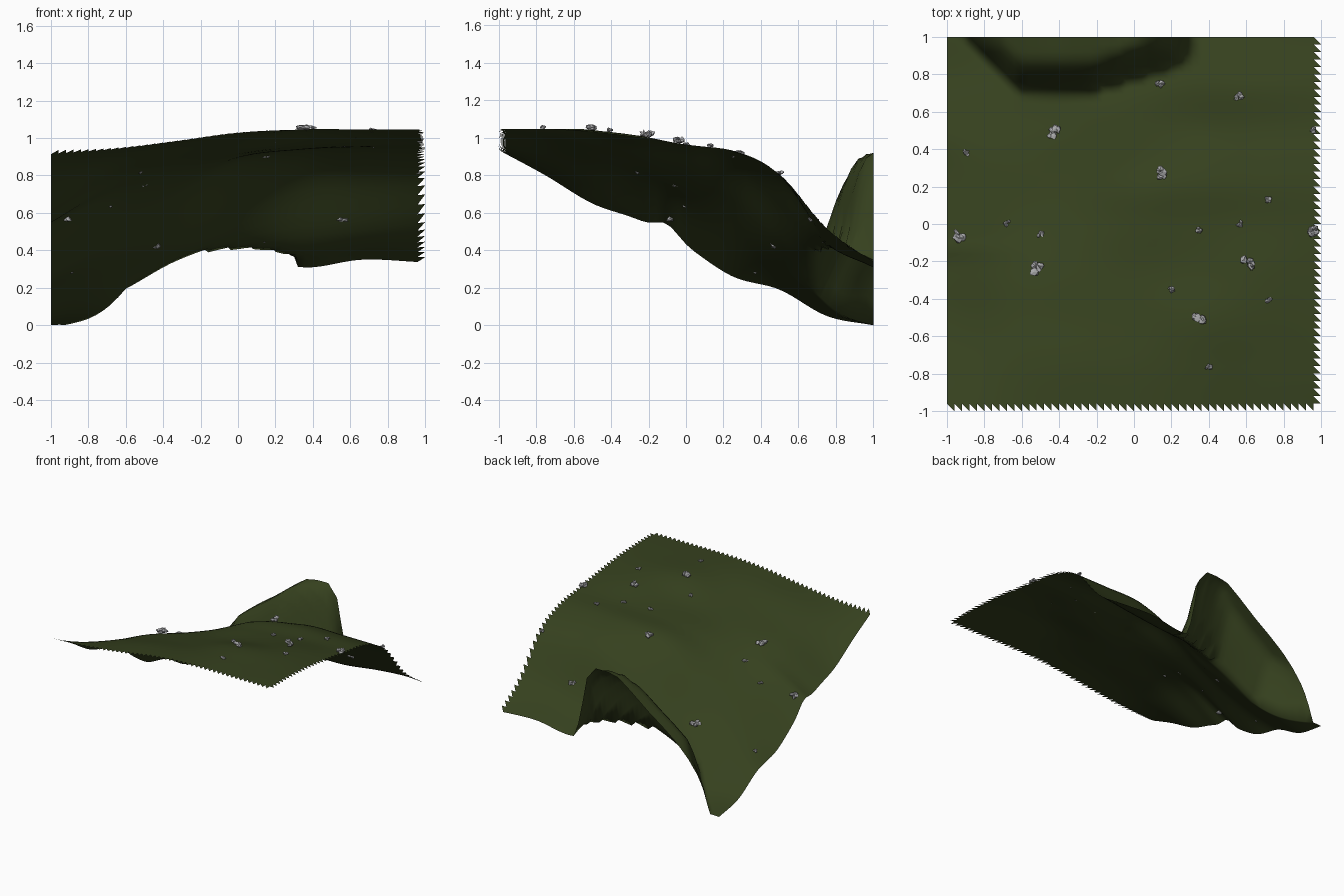
import bpy, bmesh, math, random
from mathutils import Vector

random.seed(4)
old = bpy.data.objects.get("Cube")
if old:
    bpy.data.objects.remove(old, do_unlink=True)


def material(name, rgb):
    mat = bpy.data.materials.new(name)
    mat.use_nodes = True
    color = (*rgb, 1)
    mat.diffuse_color = color
    bsdf = next(n for n in mat.node_tree.nodes if n.type == "BSDF_PRINCIPLED")
    bsdf.inputs["Base Color"].default_value = color
    return mat


def add_object(name, bm, mat):
    mesh = bpy.data.meshes.new(name)
    bm.to_mesh(mesh)
    bm.free()
    mesh.materials.append(mat)
    obj = bpy.data.objects.new(name, mesh)
    bpy.context.collection.objects.link(obj)
    return obj


grass = material("grass green", (0.036, 0.052, 0.013))
stone = material("stone grey", (0.42, 0.42, 0.43))

# Coarse slope heights: rows run front to back, columns from -x to +x
SLOPE = [
    [.935, .947, .985, 1.03, 1.045, 1.045, 1.045],
    [.80, .90, .965, 1.01, 1.045, 1.045, 1.045],
    [.65, .83, .91, .965, 1.035, 1.04, 1.03],
    [.56, .76, .86, .92, .97, 1.01, 1.0],
    [.42, .63, .785, .90, .94, .96, .965],
    [.26, .47, .67, .86, .925, .93, .925],
    [.19, .30, .44, .64, .785, .80, .805],
    [.05, .12, .32, .41, .44, .475, .52],
    [0, .03, .32, .42, .31, .35, .335],
]
# Crest of the hill along the back edge (x, z)
CREST = [(-.92, .03), (-.82, .27), (-.72, .4), (-.62, .5), (-.49, .6), (-.36, .69),
         (-.27, .76), (-.18, .83), (-.08, .9), (.02, .92), (.12, .92), (.2, .82),
         (.26, .5), (.31, .3)]


def spline(values, u):
    """Smooth curve through evenly spaced values, u in 0..1."""
    last = len(values) - 1
    f = min(max(u, 0), 1) * last
    i = min(int(f), last - 1)
    t = f - i
    b, c = values[i], values[i + 1]
    a = values[i - 1] if i else 2 * b - c
    d = values[i + 2] if i + 2 <= last else 2 * c - b
    return b + t / 2 * (c - a + t * (2 * a - 5 * b + 4 * c - d + t * (3 * (b - c) + d - a)))


def crest(x):
    for (xa, za), (xb, zb) in zip(CREST, CREST[1:]):
        if xa <= x <= xb:
            return za + (zb - za) * (x - xa) / (xb - xa)
    return 0


def height(x, y):
    z = spline([spline(row, (x + 1) / 2) for row in SLOPE], (y + 1) / 2)
    # ledge on the low side
    z += .12 * max(0, -.5 - x) * math.exp(-((y + .1) / .08) ** 2)
    # hill with a steep front and a level back
    foot = .7 + max(0, x + .22) * .33 + max(0, -.62 - x)
    if y > foot:
        t = min(1, (y - foot) / min(.2, 1 - foot))
        z += max(0, crest(x) - z) * math.sin(math.pi / 2 * t)
    return max(z, 0)


# Terrain sheet with sawtooth front and +x edges
N = 50
bm = bmesh.new()
grid = []
for j in range(N + 1):
    y = 2 * j / N - 1
    xs = [2 * i / N - 1 for i in range(N + 1)]
    grid.append([bm.verts.new((x, y, height(x, y))) for x in xs])
for j in range(N):
    for i in range(N):
        a, b = grid[j][i], grid[j][i + 1]
        d, c = grid[j + 1][i], grid[j + 1][i + 1]
        if j > 0:
            bm.faces.new((a, b, d))
        if i < N - 1:
            bm.faces.new((b, c, d))
bmesh.ops.delete(bm, geom=[v for v in bm.verts if not v.link_faces], context="VERTS")
for face in bm.faces:
    face.smooth = True
add_object("terrain", bm, grass)


# Jagged stones scattered on the slope, grouped by radius
def stone_cluster(x, y, radius):
    bm = bmesh.new()
    for k in range(6):
        shift = Vector((random.uniform(-1, 1), random.uniform(-1, 1), random.uniform(0, .8)))
        made = bmesh.ops.create_icosphere(bm, subdivisions=1, radius=radius * .5)
        for v in made["verts"]:
            v.co = v.co * random.uniform(.5, 1.35) + shift * radius * .55
            v.co.z *= .75
    bmesh.ops.translate(bm, verts=bm.verts, vec=(x, y, height(x, y) + radius * .3))
    add_object("stone", bm, stone)


STONES = {
    .042: [(-.43, .49), (.16, .27), (.35, -.5), (.61, -.21), (-.52, -.24),
           (-.93, -.07), (.96, -.04)],
    .03: [(.14, .74), (.56, .68)],
    .022: [(.72, .13), (.35, -.03), (.96, .5), (-.9, .38), (-.5, -.05), (-.68, 0),
           (.4, -.76), (.72, -.41), (.56, 0), (.2, -.35)],
}
for radius, places in STONES.items():
    for x, y in places:
        stone_cluster(x, y, radius)
